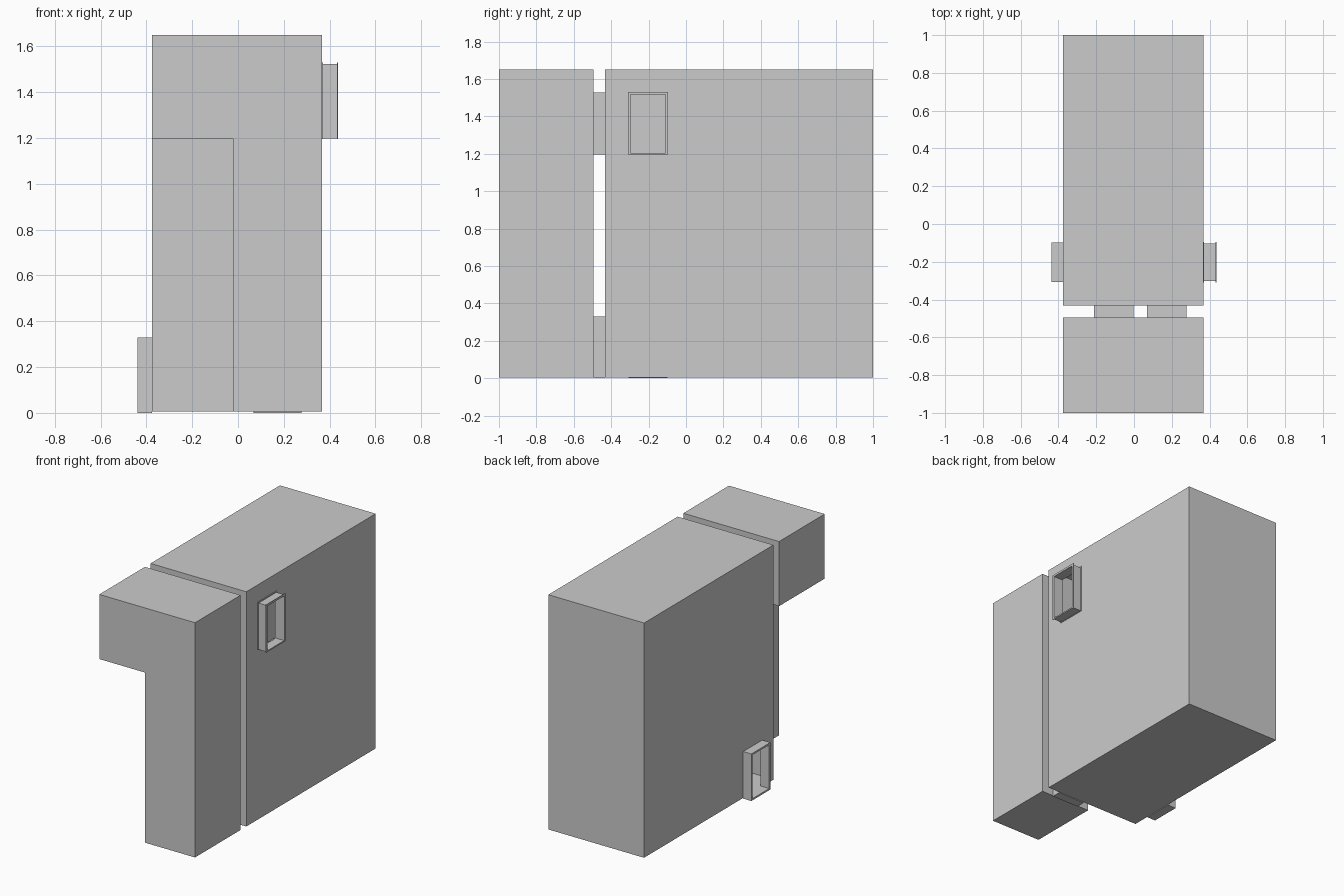
import bpy, bmesh
from mathutils import Vector

if "Cube" in bpy.data.objects:
    bpy.data.objects.remove(bpy.data.objects["Cube"])

XL, XR, TOP, BASE = -0.375, 0.367, 1.65, 0.005
WALL = 0.005      # thickness of the room skins
LIP = 0.012       # thickness of the doorway frames


def make_object(name, bm):
    bmesh.ops.recalc_face_normals(bm, faces=bm.faces[:])
    me = bpy.data.meshes.new(name)
    bm.to_mesh(me)
    bm.free()
    ob = bpy.data.objects.new(name, me)
    bpy.context.collection.objects.link(ob)
    return ob


def prism(name, profile, y0, y1):
    """Extrude an x-z outline from y0 to y1."""
    bm = bmesh.new()
    face = bm.faces.new([bm.verts.new((x, y0, z)) for x, z in profile])
    ext = bmesh.ops.extrude_face_region(bm, geom=[face])
    verts = [g for g in ext["geom"] if isinstance(g, bmesh.types.BMVert)]
    bmesh.ops.translate(bm, verts=verts, vec=(0, y1 - y0, 0))
    return make_object(name, bm)


def cut(ob, cutter):
    mod = ob.modifiers.new("cut", "BOOLEAN")
    mod.operation, mod.solver, mod.object = "DIFFERENCE", "EXACT", cutter
    bpy.context.view_layer.objects.active = ob
    bpy.ops.object.modifier_apply(modifier=mod.name)
    bpy.data.objects.remove(cutter)


def rect(x0, x1, z0, z1):
    return [(x0, z0), (x1, z0), (x1, z1), (x0, z1)]


def main_outline(t):
    return rect(XL + t, XR - t, BASE + t, TOP - t)


def annex_outline(t):
    return [(-0.022 + t, BASE + t), (XR - t, BASE + t), (XR - t, TOP - t),
            (XL + t, TOP - t), (XL + t, 1.197 + t), (-0.022 + t, 1.197 + t)]


def room(name, outline, y0, y1):
    ob = prism(name, outline(0), y0, y1)
    cut(ob, prism("cavity", outline(WALL), y0 + WALL, y1 - WALL))
    return ob


def frame(name, axis, d0, d1, a0, a1, z0, z1, t=LIP):
    """Rectangular doorway tube running along x or y."""
    bm = bmesh.new()

    def loop(d, k):
        pts = rect(a0 + k, a1 - k, z0 + k, z1 - k)
        return [bm.verts.new((d, a, z) if axis == "x" else (a, d, z)) for a, z in pts]
    loops = [loop(d0, 0), loop(d1, 0), loop(d1, t), loop(d0, t)]
    for i in range(4):
        p, q = loops[i], loops[(i + 1) % 4]
        for j in range(4):
            k = (j + 1) % 4
            bm.faces.new((p[j], p[k], q[k], q[j]))
    return make_object(name, bm)


def opening(ob, axis, d, a0, a1, z0, z1):
    """Cut a doorway through the wall lying at d."""
    c0, c1 = Vector((d - .02, a0 + LIP, z0 + LIP)), Vector((d + .02, a1 - LIP, z1 - LIP))
    if axis == "x":
        cutter = prism("door_hole", rect(c0.x, c1.x, c0.z, c1.z), c0.y, c1.y)
    else:
        cutter = prism("door_hole", rect(c0.y, c1.y, c0.z, c1.z), c0.x, c1.x)
    cut(ob, cutter)


# hollow rooms: tall hall at the back, inverted-L stair room in front
hall = room("main_hall", main_outline, -0.432, 1.0)
annex = room("stair_room", annex_outline, -1.0, -0.495)

# doorways linking the two rooms
for name, a0, a1, z0 in (("upper_link_doorway", -0.212, -0.002, 1.197),
                         ("lower_link_doorway", 0.068, 0.278, 0.0)):
    z1 = z0 + 0.33
    frame(name, "y", -0.495, -0.432, a0, a1, z0, z1)
    opening(hall, "y", -0.432, a0, a1, z0, z1)
    opening(annex, "y", -0.495, a0, a1, z0, z1)

# left outer doorway at ground level
frame("left_doorway", "x", -0.438, XL, -0.308, -0.098, 0.0, 0.33)
opening(hall, "x", XL, -0.308, -0.098, 0.0, 0.33)

# right outer doorway at the upper level, with a thin flange at each end
R = 0.436
frame("right_doorway", "x", XR, R, -0.302, -0.104, 1.197, 1.522, 0.006)
for name, d0, d1 in (("right_inner_flange", XR, XR + .004),
                     ("right_outer_flange", R - .004, R)):
    frame(name, "x", d0, d1, -0.31, -0.096, 1.195, 1.53, 0.009)
opening(hall, "x", XR, -0.308, -0.098, 1.193, 1.53)
